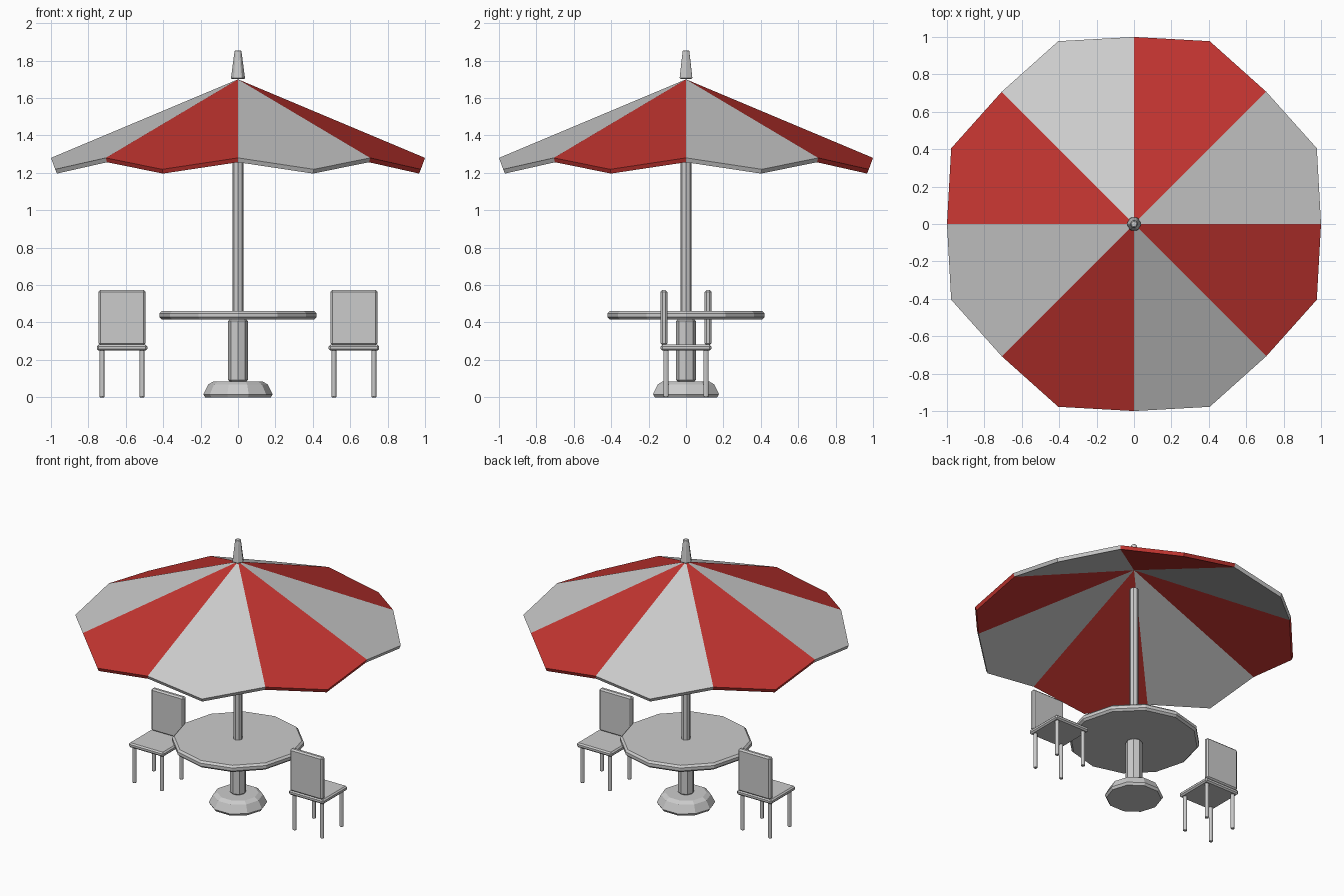
import bpy, bmesh, math
from mathutils import Matrix

if "Cube" in bpy.data.objects:
    bpy.data.objects.remove(bpy.data.objects["Cube"])


def finish(name, bm, bevel=0.0):
    mesh = bpy.data.meshes.new(name)
    bm.to_mesh(mesh)
    bm.free()
    ob = bpy.data.objects.new(name, mesh)
    bpy.context.collection.objects.link(ob)
    if bevel:
        m = ob.modifiers.new("bevel", 'BEVEL')
        m.width = bevel
        m.segments = 1
        m.limit_method = 'ANGLE'
        m.angle_limit = math.radians(50)
    return ob


def prism(name, sides, r0, r1, z0, z1, x=0, y=0, bevel=0.0):
    """Tapered prism with one corner on the +x axis."""
    bm = bmesh.new()
    rings = []
    for r, z in ((r0, z0), (r1, z1)):
        rings.append([bm.verts.new((x + r * math.cos(2 * math.pi * i / sides),
                                    y + r * math.sin(2 * math.pi * i / sides), z))
                      for i in range(sides)])
    lo, hi = rings
    for i in range(sides):
        j = (i + 1) % sides
        bm.faces.new((lo[i], lo[j], hi[j], hi[i]))
    bm.faces.new(lo[::-1])
    bm.faces.new(hi)
    return finish(name, bm, bevel)


def box(name, size, centre, bevel):
    bm = bmesh.new()
    bmesh.ops.create_cube(bm, size=1, matrix=Matrix.Translation(centre)
                          @ Matrix.Diagonal((*size, 1)))
    return finish(name, bm, bevel)


def material(name, colour):
    m = bpy.data.materials.new(name)
    m.diffuse_color = (*colour, 1)
    m.use_nodes = True
    m.node_tree.nodes["Principled BSDF"].inputs["Base Color"].default_value = m.diffuse_color
    return m


# Canopy: eight flat kite panels, alternating colours
bm = bmesh.new()
apex = bm.verts.new((0, 0, 1.70))
rim = []
for i in range(16):
    a = math.radians(22.5 * i)
    r, z = (1.058, 1.219) if i % 2 else (1.0, 1.28)
    rim.append(bm.verts.new((r * math.cos(a), r * math.sin(a), z)))
for k in range(8):
    f = bm.faces.new((apex, rim[2 * k], rim[2 * k + 1], rim[(2 * k + 2) % 16]))
    f.material_index = k % 2
canopy = finish("canopy", bm)
canopy.data.materials.append(material("grey cloth", (0.8, 0.8, 0.8)))
canopy.data.materials.append(material("red cloth", (0.55, 0.035, 0.03)))
solid = canopy.modifiers.new("thickness", 'SOLIDIFY')
solid.thickness = 0.025
solid.offset = -1
solid.use_even_offset = True

# Finial, pole, table and foot
prism("finial", 6, 0.04, 0.02, 1.703, 1.855, bevel=0.004)
prism("pole", 8, 0.029, 0.029, 0.40, 1.53)
prism("table_top", 12, 0.42, 0.42, 0.415, 0.462, bevel=0.013)
prism("table_column", 8, 0.053, 0.053, 0.085, 0.415, bevel=0.008)
prism("foot", 10, 0.194, 0.15, 0.0, 0.085, bevel=0.018)

# Two chairs, back to opposite sides
for side, cx, back in (("left", -0.62, 1), ("right", 0.62, -1)):
    box(side + "_chair_seat", (0.27, 0.27, 0.032), (cx, 0, 0.265), 0.009)
    box(side + "_chair_back", (0.252, 0.036, 0.295), (cx, back * 0.118, 0.426), 0.01)
    for sx in (-1, 1):
        for sy in (-1, 1):
            prism(side + "_chair_leg", 6, 0.014, 0.014, 0, 0.255,
                  cx + sx * 0.107, sy * 0.107, bevel=0.003)
